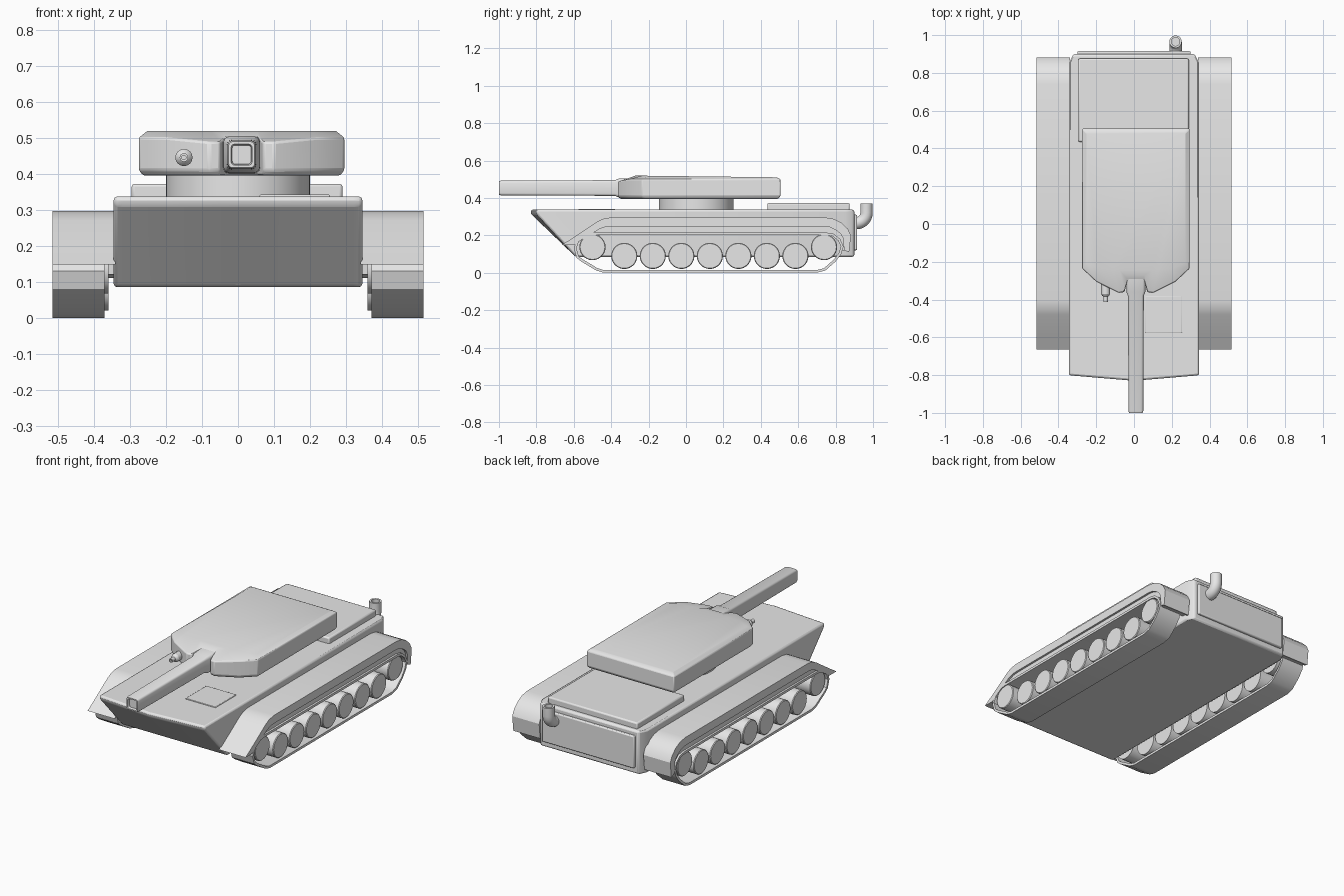
import bpy, bmesh, math
from mathutils import Vector

cube = bpy.data.objects.get("Cube")
if cube:
    bpy.data.objects.remove(cube, do_unlink=True)

grey = bpy.data.materials.new("plain_grey")
grey.use_nodes = True
grey.diffuse_color = (0.8, 0.8, 0.8, 1)
grey.node_tree.nodes["Principled BSDF"].inputs["Base Color"].default_value = grey.diffuse_color


def finish(name, bm, bevel=0, segments=2, angle=30):
    bmesh.ops.recalc_face_normals(bm, faces=bm.faces)
    mesh = bpy.data.meshes.new(name)
    bm.to_mesh(mesh)
    bm.free()
    obj = bpy.data.objects.new(name, mesh)
    bpy.context.collection.objects.link(obj)
    mesh.materials.append(grey)
    bpy.ops.object.select_all(action='DESELECT')
    obj.select_set(True)
    bpy.context.view_layer.objects.active = obj
    bpy.ops.object.shade_smooth_by_angle(angle=math.radians(angle))
    if bevel:
        mod = obj.modifiers.new("soft_edges", 'BEVEL')
        mod.width, mod.segments = bevel, segments
        mod.limit_method, mod.angle_limit = 'ANGLE', math.radians(35)
    return obj


def loft(name, rings, closed=False, **kw):
    """Bridge matching rings of points; cap the ends or join them in a loop."""
    bm = bmesh.new()
    rows = [[bm.verts.new(p) for p in ring] for ring in rings]
    pairs = list(zip(rows, rows[1:])) + ([(rows[-1], rows[0])] if closed else [])
    for a, b in pairs:
        for i in range(len(a)):
            j = (i + 1) % len(a)
            bm.faces.new((a[i], a[j], b[j], b[i]))
    if not closed:
        bm.faces.new(rows[0])
        bm.faces.new(rows[-1])
    return finish(name, bm, **kw)


def box(name, x, y, z, **kw):
    return loft(name, [[(a, b, c) for a, b in ((x[0], y[0]), (x[1], y[0]), (x[1], y[1]), (x[0], y[1]))]
                       for c in z], **kw)


def turned(name, center, axis, profile, sides=32, **kw):
    """Solid of revolution from (distance along axis, radius) pairs."""
    turn = Vector((0, 0, 1)).rotation_difference(Vector(axis))
    rings = []
    for d, r in profile:
        ring = []
        for i in range(sides):
            a = math.tau * i / sides
            ring.append(Vector(center) + turn @ Vector((r * math.cos(a), r * math.sin(a), d)))
        rings.append(ring)
    return loft(name, rings, **kw)


# Hull: side profile swept across, with bowed nose and chamfered rear corners
rings = []
for x, nose, rear in ((-.345, -.80, .85), (-.32, -.803, .90), (0, -.83, .90),
                      (.32, -.803, .90), (.345, -.80, .85)):
    rings.append([(x, nose, .337), (x, nose, .315), (x, -.59, .085),
                  (x, rear, .085), (x, rear, .337)])
loft("hull", rings, bevel=.01)
box("rear_panel", (-.30, .30), (.88, .915), (.12, .31), bevel=.006)
box("engine_deck", (-.295, .29), (.435, .875), (.32, .372), bevel=.008)
box("driver_hatch", (.06, .255), (-.575, -.38), (.33, .342), bevel=.003)

# Turret ring and turret with a notch for the gun
turned("turret_ring", (0, .055, .32), (0, 0, 1), [(0, .2), (.085, .2)], sides=48)


def outline(half):
    return half + [(-x, y) for x, y in reversed(half)]


wall = outline([(.285, .505), (.285, -.235), (.21, -.305), (.09, -.365), (.06, -.36), (.045, -.30)])
roof = outline([(.262, .485), (.262, -.205), (.20, -.235), (.12, -.24), (.085, -.245), (.045, -.27)])
rings = [[(.01 + x * .96, .07 + (y - .07) * .97, .395) for x, y in wall],
         [(.01 + x, y, .41) for x, y in wall],
         [(.01 + x, y, .50 - .012 * (y < -.34)) for x, y in wall],
         [(.01 + x, y, .516 - .012 * y) for x, y in roof]]
loft("turret", rings, bevel=.006)

# Main gun: tapered, rounded square bar with a shallow muzzle recess
rings = []
for y, h in ((-.985, .026), (-1, .029), (-1, .036), (-.99, .039), (-.38, .042), (-.36, .05), (-.25, .053)):
    ring = []
    for i in range(4):
        for k in range(4):
            a = math.pi / 2 * (i + k / 3)
            c = math.pi / 2 * i + math.pi / 4
            ring.append((.01 + h * (.7 * math.sqrt(2) * math.cos(c) + .3 * math.cos(a)), y,
                         .453 + h * (.7 * math.sqrt(2) * math.sin(c) + .3 * math.sin(a))))
    rings.append(ring)
loft("main_gun", rings)

# Small side gun
turned("side_gun", (-.15, -.27, .445), (0, -1, 0),
       [(0, .024), (.10, .024), (.11, .018), (.115, .012), (.142, .012), (.142, .006), (.13, .006)], sides=16)

# Exhaust pipe: bent tube with an open end
path = [(.89, .265, 0)]
for i in range(9):
    t = math.pi / 2 * i / 8
    path.append((.91 + .055 * math.sin(t), .32 - .055 * math.cos(t), t))
path.append((.965, .37, math.pi / 2))
rings = []
for n, (y, z, t) in enumerate(path + [path[-1], (.965, .34, math.pi / 2)]):
    r = .033 if n < len(path) else .022
    rings.append([(.22 + r * math.cos(a), y - r * math.sin(a) * math.sin(t), z + r * math.sin(a) * math.cos(t))
                  for a in (math.tau * k / 20 for k in range(20))])
loft("exhaust_pipe", rings)


# Running gear: profiles as (y, z), built for both sides
def band(name, outer, inner, xs, closed):
    return loft(name, [[(xs[0], *o), (xs[1], *o), (xs[1], *i), (xs[0], *i)]
                       for o, i in zip(outer, inner)], closed=closed)


guard_outer = [(-.665, .148), (-.60, .19), (-.48, .27), (-.445, .288), (-.40, .296), (.74, .296),
               (.79, .288), (.83, .268), (.865, .235), (.882, .20), (.872, .11)]
guard_inner = [(-.60, .148), (-.56, .175), (-.46, .235), (-.43, .245), (-.40, .248), (.74, .248),
               (.77, .243), (.80, .228), (.825, .21), (.84, .185), (.845, .12)]
lining = [(y, z - .035) if z > .2 else (y - .015, z) for y, z in guard_inner]
track_line = [(-.60, .13), (-.585, .08), (-.56, .06), (-.48, .012), (-.44, 0), (.70, 0), (.745, .012),
              (.80, .06), (.83, .10), (.842, .14), (.825, .18), (.79, .208), (.75, .215),
              (-.50, .215), (-.55, .205), (-.585, .175)]
pts = [Vector(p) for p in track_line]
track_inner = []
for i, p in enumerate(pts):
    d = (pts[(i + 1) % len(pts)] - pts[i - 1]).normalized()
    track_inner.append(tuple(p + Vector((-d.y, d.x)) * .014))

wheels = [(-.33 + .1525 * i, .09) for i in range(7)] + [(-.50, .137), (.738, .137)]
for s, side in ((1, "left"), (-1, "right")):
    band(side + "_mudguard", guard_outer, guard_inner, (s * .34, s * .515), False)
    band(side + "_guard_lining", guard_inner, lining, (s * .34, s * .503), False)
    band(side + "_track", track_line, track_inner, (s * .37, s * .515), True)
    for n, (y, z) in enumerate(wheels):
        turned(f"{side}_wheel_{n + 1}", (s * .36, y, z), (s, 0, 0),
               [(0, .07), (.146, .07), (.15, .066)], sides=28)
